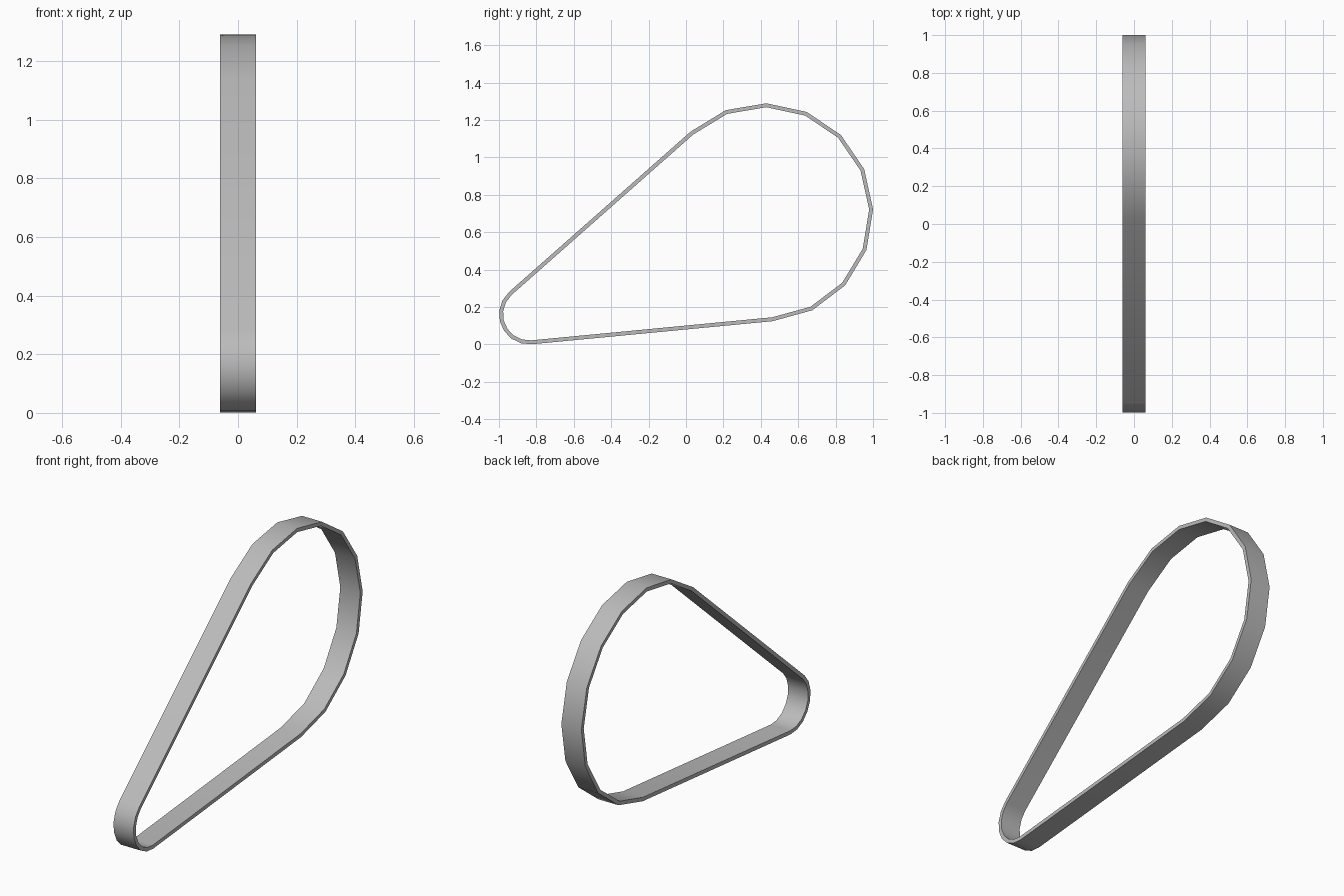
import bpy, bmesh
from math import radians, sin, cos

cube = bpy.data.objects.get("Cube")
if cube:
    bpy.data.objects.remove(cube, do_unlink=True)

WIDTH = 0.122
THICK = 0.021

# Belt material
mat = bpy.data.materials.new("belt grey")
mat.use_nodes = True
colour = (0.5, 0.5, 0.5, 1)
mat.diffuse_color = colour
mat.node_tree.nodes["Principled BSDF"].inputs["Base Color"].default_value = colour


def arc(cy, cz, radius, start, end, steps):
    """Points around one pulley, in the y-z plane."""
    angles = [radians(start + (end - start) * i / steps) for i in range(steps + 1)]
    return [(cy + radius * cos(a), cz + radius * sin(a)) for a in angles]


def loop(offset):
    """Closed belt path: small front wrap, then large rear wrap."""
    front = arc(-0.839, 0.161, 0.15 + offset, 132, 275, 7)
    rear = arc(0.417, 0.706, 0.573 + offset, -85.5, 132.3, 10)
    return front + rear


# Belt: a rectangular section swept round the path
bm = bmesh.new()
rings = []
for offset, x in ((1, -1), (1, 1), (-1, 1), (-1, -1)):
    rings.append([bm.verts.new((x * WIDTH / 2, y, z)) for y, z in loop(offset * THICK / 2)])
count = len(rings[0])
for k in range(4):
    a, b = rings[k], rings[(k + 1) % 4]
    for i in range(count):
        j = (i + 1) % count
        bm.faces.new((a[i], a[j], b[j], b[i]))
bmesh.ops.recalc_face_normals(bm, faces=bm.faces)

mesh = bpy.data.meshes.new("drive_belt")
bm.to_mesh(mesh)
bm.free()
mesh.materials.append(mat)
belt = bpy.data.objects.new("drive_belt", mesh)
bpy.context.collection.objects.link(belt)

# Smooth the wraps, keep the rims sharp
bpy.ops.object.select_all(action="DESELECT")
belt.select_set(True)
bpy.context.view_layer.objects.active = belt
bpy.ops.object.shade_smooth_by_angle(angle=radians(35))
